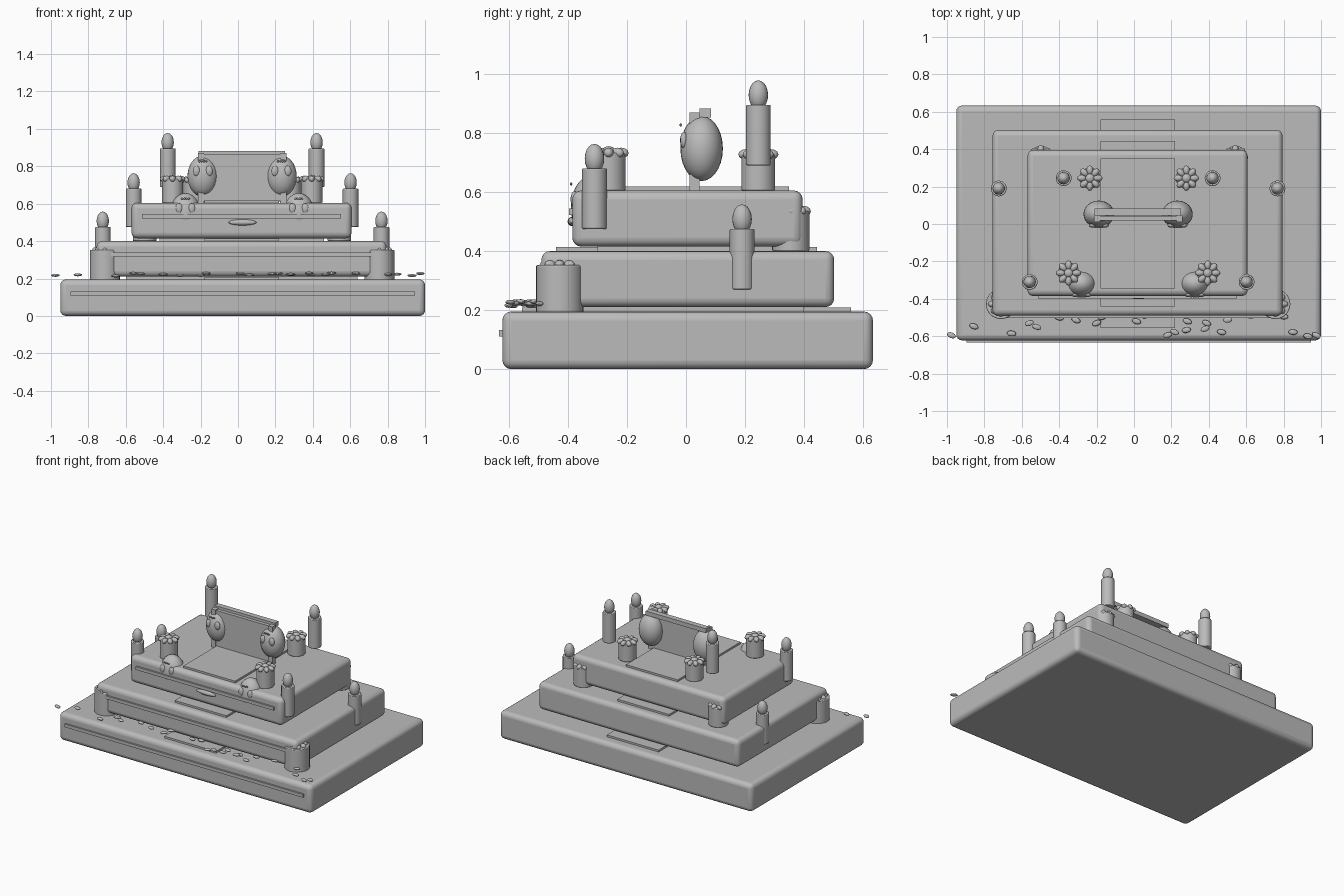
import bpy, math, random
from mathutils import Matrix

if "Cube" in bpy.data.objects:
    bpy.data.objects.remove(bpy.data.objects["Cube"])

random.seed(4)
CX = 0.022  # symmetry axis of the altar
GREY = bpy.data.materials.new("plain_grey")
GREY.diffuse_color = (0.5, 0.5, 0.5, 1)
GREY.use_nodes = True
GREY.node_tree.nodes["Principled BSDF"].inputs["Base Color"].default_value = GREY.diffuse_color


def finish(name, angle=35):
    ob = bpy.context.object
    ob.name = name
    ob.data.materials.append(GREY)
    bpy.ops.object.shade_smooth_by_angle(angle=math.radians(angle))
    return ob


def box(name, x, y, z, bevel=0.0, segments=4):
    """Box given by its (min, max) on each axis."""
    bpy.ops.mesh.primitive_cube_add(size=1)
    ob = bpy.context.object
    lo, hi = zip(x, y, z)
    size = [b - a for a, b in zip(lo, hi)]
    mid = [(a + b) / 2 for a, b in zip(lo, hi)]
    ob.data.transform(Matrix.Translation(mid) @ Matrix.Diagonal((*size, 1)))
    if bevel:
        m = ob.modifiers.new("round", 'BEVEL')
        m.width, m.segments = bevel, segments
    return finish(name)


def ball(name, at, radii, turn=0.0, seg=20):
    bpy.ops.mesh.primitive_uv_sphere_add(segments=seg, ring_count=seg // 2, location=at,
                                         rotation=(0, 0, turn))
    bpy.context.object.scale = radii
    return finish(name, 60)


def cylinder(name, x, y, z0, z1, r, bevel=0.004):
    bpy.ops.mesh.primitive_cylinder_add(vertices=32, radius=r, depth=z1 - z0,
                                        location=(x, y, (z0 + z1) / 2))
    m = bpy.context.object.modifiers.new("round", 'BEVEL')
    m.width, m.segments, m.limit_method = bevel, 2, 'ANGLE'
    return finish(name)


def candle(x, y, z):
    cylinder("candle", x, y, z, z + 0.205, 0.042)
    ball("flame", (x, y, z + 0.238), (0.033, 0.033, 0.05))


def flower_pot(x, y, z0, z1, r):
    cylinder("pot", x, y, z0, z1, r)
    ball("flower_centre", (x, y, z1 + 0.005), (0.025, 0.025, 0.018), seg=12)
    for i in range(8):
        a = math.tau * i / 8
        ball("flower_petal", (x + 0.042 * math.cos(a), y + 0.042 * math.sin(a), z1),
             (0.026, 0.018, 0.018), a, 12)


def skull(x, y, z):
    ball("skull", (x, y, z), (0.082, 0.072, 0.11), seg=28)
    for s in (-1, 1):
        ball("skull_eye", (x + s * 0.034, y - 0.06, z + 0.028), (0.02, 0.013, 0.028), seg=14)
    for dx in (-0.018, -0.006, 0.006, 0.018):
        ball("skull_dot", (x + dx, y - 0.071, z + 0.08), (0.006, 0.004, 0.006), seg=8)


# Three stepped tiers, each with a front trim bar and a cloth runner on top
tiers = [(0.975, -0.622, 0.633, 0.0, 0.195, 0.555),
         (0.775, -0.49, 0.502, 0.21, 0.40, 0.44),
         (0.588, -0.385, 0.395, 0.415, 0.605, 0.345)]
for i, (w, y0, y1, z0, z1, run) in enumerate(tiers):
    cx = 0.025 if i == 0 else 0.019
    box("tier", (cx - w, cx + w), (y0, y1), (z0, z1), 0.03)
    zb = z0 + 0.62 * (z1 - z0)
    box("trim_bar", (cx - w + 0.055, cx + w - 0.055), (y0 - 0.012, y0 + 0.01),
        (zb - 0.011, zb + 0.011))
    box("cloth_runner", (-0.18, 0.219), (-run, run + 0.004), (z1 - 0.004, z1 + 0.013))
# Spacers that carry the upper tiers
box("spacer", (-0.6, 0.64), (-0.4, 0.4), (0.19, 0.215))
box("spacer", (-0.42, 0.46), (-0.3, 0.3), (0.395, 0.42))

# Photo frame: panel, posts, top rail
box("frame_panel", (-0.185, 0.226), (0.02, 0.044), (0.615, 0.865))
for s in (-1, 1):
    x = CX + s * 0.22
    box("frame_post", (x - 0.016, x + 0.016), (0.012, 0.046), (0.605, 0.87))
box("frame_rail", (-0.212, 0.252), (0.046, 0.084), (0.853, 0.882))

# Mirrored decorations
for s in (-1, 1):
    skull(CX + s * 0.21, 0.053, 0.747)
    skull(CX + s * 0.303, -0.318, 0.547)
    candle(CX + s * 0.398, 0.245, 0.69)
    candle(CX + s * 0.58, -0.31, 0.475)
    candle(CX + s * 0.745, 0.19, 0.27)
    flower_pot(CX + s * 0.734, -0.428, 0.19, 0.352, 0.08)
    flower_pot(CX + s * 0.52, 0.355, 0.40, 0.535, 0.063)
    flower_pot(CX + s * 0.258, 0.245, 0.605, 0.727, 0.057)
    flower_pot(CX + s * 0.372, -0.262, 0.605, 0.732, 0.057)

# Flat oval ornament on the top tier front
ball("oval_ornament", (0.024, -0.385, 0.5), (0.075, 0.016, 0.016))

# Loose petals scattered on the lowest step
petals = [(-0.976, -.595), (-.856, -.547), (-.655, -.585), (-.56, -.53), (-.52, -.55),
          (-.40, -.50), (-.31, -.514), (-.20, -.53), (-.17, -.497), (.013, -.52),
          (.06, -.49), (.18, -.594), (.217, -.578), (.28, -.567), (.285, -.52), (.388, -.53),
          (.38, -.56), (.468, -.578), (.50, -.513), (.63, -.49), (.80, -.495),
          (.85, -.578), (.93, -.60), (.975, -.595)]
for x, y in petals:
    ball("loose_petal", (x, y, random.uniform(0.213, 0.23)), (0.025, 0.015, 0.008),
         random.uniform(-0.5, 0.5), 12)
